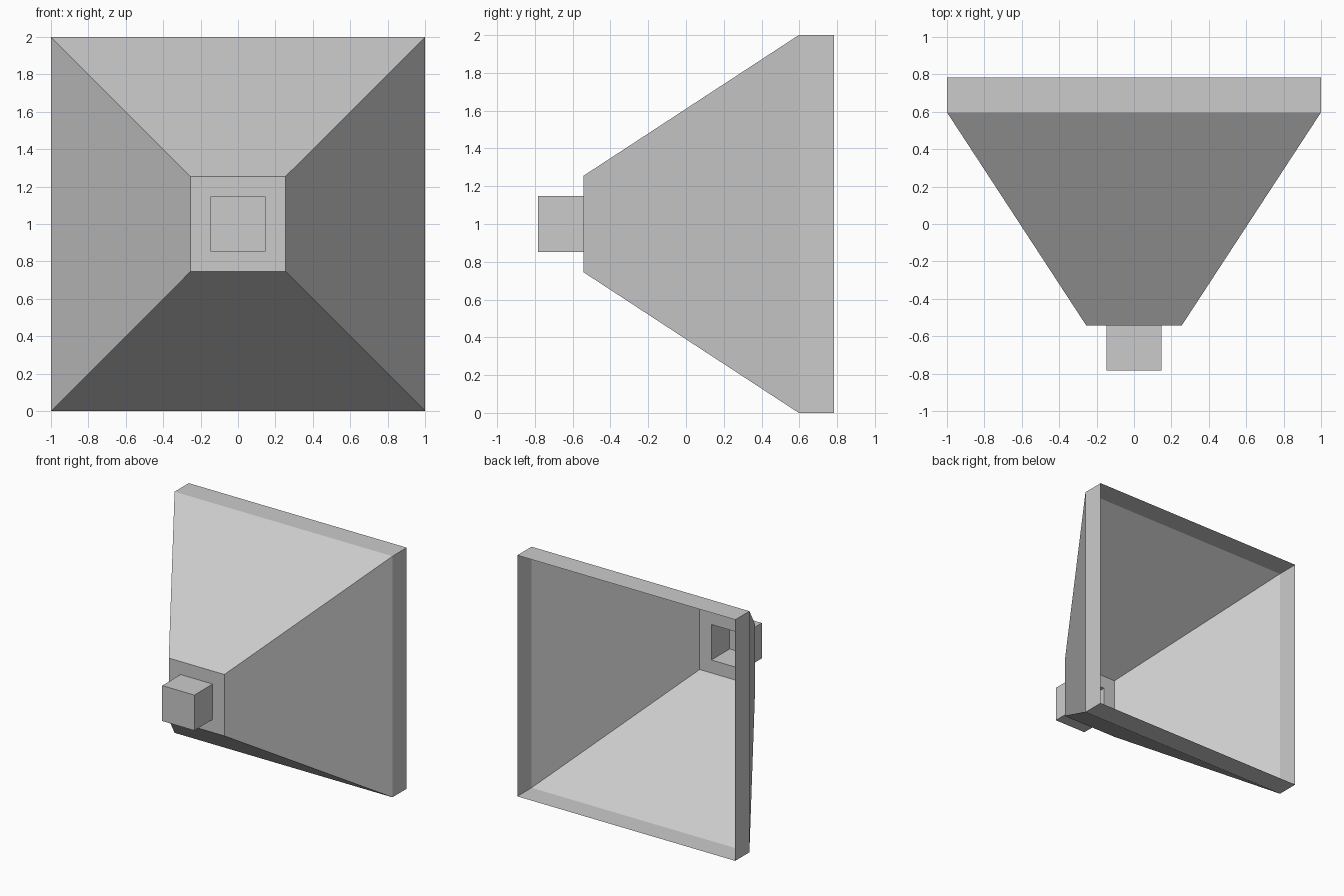
import bpy
import bmesh

cube = bpy.data.objects.get("Cube")
if cube:
    bpy.data.objects.remove(cube, do_unlink=True)

grey = bpy.data.materials.new("plain grey")
grey.use_nodes = True
colour = (0.6, 0.6, 0.6, 1)
grey.diffuse_color = colour
grey.node_tree.nodes["Principled BSDF"].inputs["Base Color"].default_value = colour

CENTRE_Z = 1.0


def square_shell(name, profile, cap_front=False):
    """Sheet skinned through square rings given as (half width, y), back to front."""
    bm = bmesh.new()
    rings = []
    for half, y in profile:
        corners = ((-1, -1), (1, -1), (1, 1), (-1, 1))
        rings.append([bm.verts.new((sx * half, y, CENTRE_Z + sz * half)) for sx, sz in corners])
    for back, front in zip(rings, rings[1:]):
        for i in range(4):
            j = (i + 1) % 4
            bm.faces.new((back[i], back[j], front[j], front[i]))
    if cap_front:
        bm.faces.new(rings[-1])
    # The front cap and the collar face -y, the walls face outwards
    bm.normal_update()
    for face in bm.faces:
        c = face.calc_center_median()
        outward = face.normal.x * c.x + face.normal.z * (c.z - CENTRE_Z) - face.normal.y
        if outward < 0:
            face.normal_flip()
    mesh = bpy.data.meshes.new(name)
    bm.to_mesh(mesh)
    bm.free()
    mesh.materials.append(grey)
    obj = bpy.data.objects.new(name, mesh)
    bpy.context.collection.objects.link(obj)
    return obj


# Open-backed hood: straight rim, sloping flare, flat collar around the opening
square_shell("flared_hood", [(1, 0.783), (1, 0.597), (0.255, -0.543), (0.147, -0.543)])

# Hollow neck box, open towards the hood and closed at the front
square_shell("neck_box", [(0.147, -0.543), (0.147, -0.783)], cap_front=True)
